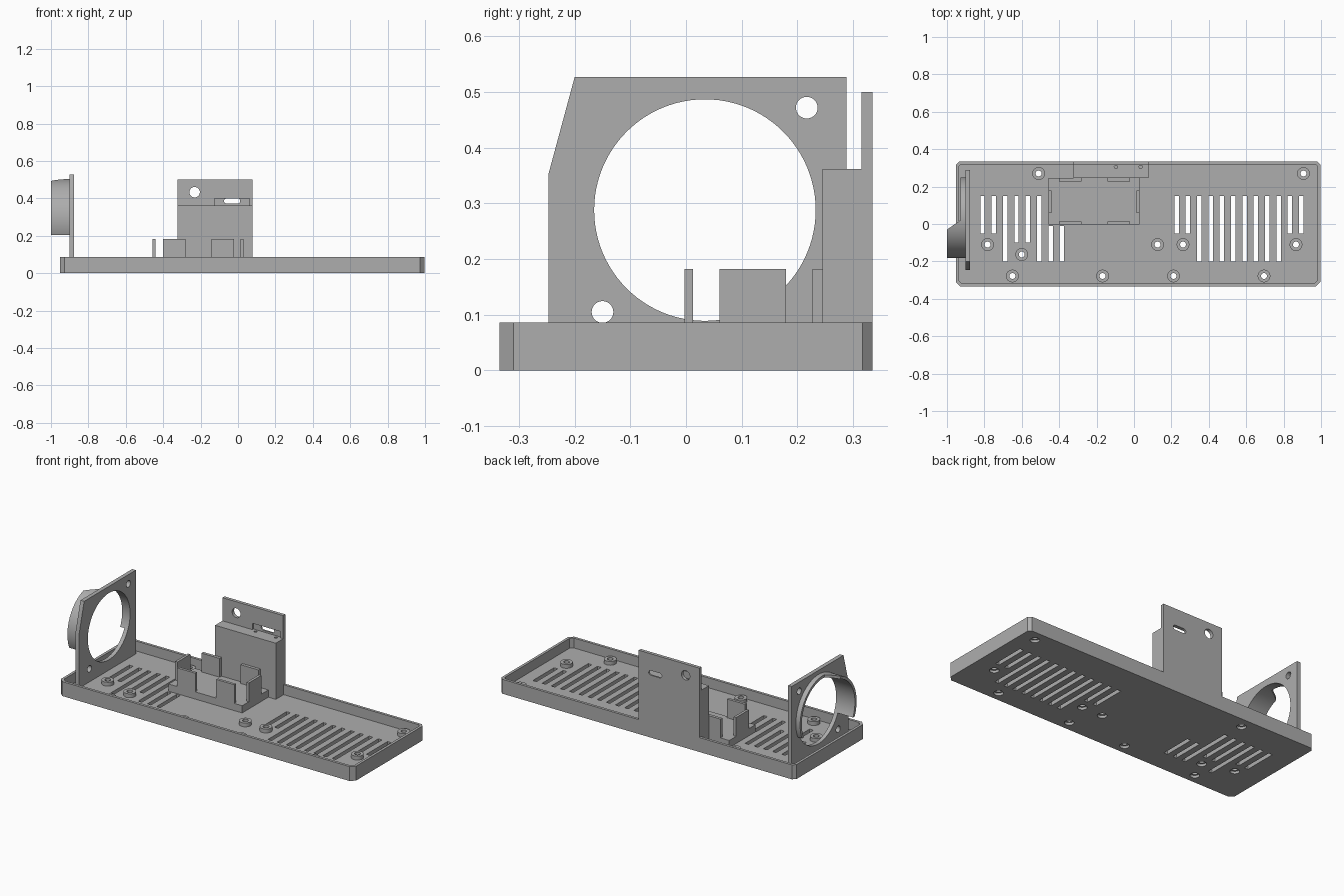
import bpy, bmesh, math

cube = bpy.data.objects.get("Cube")
if cube:
    bpy.data.objects.remove(cube, do_unlink=True)

grey = bpy.data.materials.new("plain grey")
grey.use_nodes = True
grey.diffuse_color = (0.42, 0.42, 0.42, 1)
grey.node_tree.nodes["Principled BSDF"].inputs["Base Color"].default_value = grey.diffuse_color


def circle(a, b, r, n=32):
    return [(a + r * math.cos(2 * math.pi * i / n), b + r * math.sin(2 * math.pi * i / n)) for i in range(n)]


def rect(a0, a1, b0, b1):
    return [(a0, b0), (a1, b0), (a1, b1), (a0, b1)]


def stadium(a0, a1, b0, b1, n=8):
    r = (b1 - b0) / 2
    right = [(a1 - r + r * math.sin(math.pi * i / n), b0 + r - r * math.cos(math.pi * i / n)) for i in range(n + 1)]
    return right + [(a0 + a1 - a, b0 + b1 - b) for a, b in right]


def build(name, prisms):
    """Each prism is (outline, axis, low, high)."""
    place = {"X": lambda a, b, h: (h, a, b), "Y": lambda a, b, h: (a, h, b), "Z": lambda a, b, h: (a, b, h)}
    bm = bmesh.new()
    for pts, axis, lo, hi in prisms:
        n = len(pts)
        low = [bm.verts.new(place[axis](a, b, lo)) for a, b in pts]
        top = [bm.verts.new(place[axis](a, b, hi)) for a, b in pts]
        bm.faces.new(low[::-1])
        bm.faces.new(top)
        for i in range(n):
            j = (i + 1) % n
            bm.faces.new((low[i], low[j], top[j], top[i]))
    bmesh.ops.recalc_face_normals(bm, faces=bm.faces)
    mesh = bpy.data.meshes.new(name)
    bm.to_mesh(mesh)
    bm.free()
    mesh.materials.append(grey)
    obj = bpy.data.objects.new(name, mesh)
    bpy.context.collection.objects.link(obj)
    return obj


def cut(obj, prisms):
    cutter = build("cutter", prisms)
    mod = obj.modifiers.new("cut", "BOOLEAN")
    mod.operation, mod.solver, mod.object = "DIFFERENCE", "EXACT", cutter
    dg = bpy.context.evaluated_depsgraph_get()
    mesh = bpy.data.meshes.new_from_object(obj.evaluated_get(dg))
    obj.modifiers.clear()
    obj.data = mesh
    bpy.data.objects.remove(cutter, do_unlink=True)


FLOOR, RIM = 0.027, 0.086


def tray_outline(inset):
    x0, x1, y = -0.952 + inset, 0.997 - inset, 0.335 - inset
    f, b = 0.025 - inset / 2, 0.018 - inset / 2
    return [(x0 + f, -y), (x1 - f, -y), (x1, -y + f), (x1, y - b),
            (x1 - b, y), (x0 + b, y), (x0, y - b), (x0, -y + f)]


# Tray with screw holes and vent slots
screws = [(-0.51, 0.27), (0.906, 0.27), (-0.783, -0.11), (-0.6, -0.163), (-0.65, -0.278), (-0.168, -0.278),
          (0.126, -0.11), (0.262, -0.11), (0.211, -0.278), (0.695, -0.278), (0.866, -0.11)]
shafts = [(circle(x, y, 0.016, 24), "Z", -0.1, 0.2) for x, y in screws]
vents = []
for start, ends in ((-0.81, [-0.05] * 2 + [-0.2] + [-0.1] * 2 + [-0.2] * 3),
                    (0.228, [-0.05] * 2 + [-0.2] * 8 + [-0.05] * 2)):
    for i, end in enumerate(ends):
        x = start + i * 0.0606
        back = -0.01 if start < 0 and i > 5 else 0.15
        vents.append((rect(x - 0.012, x + 0.012, end, back), "Z", -0.1, 0.2))

tray = build("tray", [(tray_outline(0), "Z", 0, RIM)])
cut(tray, [(tray_outline(0.016), "Z", FLOOR, 0.2)])
cut(tray, shafts + vents)
cut(tray, [(circle(x, y, 0.026, 24), "Z", -0.1, 0.015) for x, y in screws])

standoffs = build("standoffs", [(circle(x, y, 0.034), "Z", FLOOR - 0.002, 0.05) for x, y in screws])
cut(standoffs, shafts)

# Fan plate with its large opening and two mounting holes
FY, FZ = 0.034, 0.288
fan_plate = build("fan_plate", [([(-0.247, FLOOR), (0.288, FLOOR), (0.288, 0.527), (-0.2, 0.527),
                                  (-0.247, 0.353)], "X", -0.9, -0.876)])
cut(fan_plate, [(circle(FY, FZ, 0.199, 96), "X", -1.2, -0.5)]
    + [(circle(y, z, 0.0195), "X", -1.2, -0.5) for y, z in ((0.217, 0.472), (-0.15, 0.105))])

# Air deflector: a cut-away collar behind the fan plate
deflector = build("air_deflector", [(circle(FY, FZ, 0.215, 96), "X", -1.0, -0.899)])
cut(deflector, [(circle(FY, FZ, 0.199, 96), "X", -1.2, -0.5)])
cut(deflector, [(rect(-0.5, 0.5, 0, 0.203), "X", -1.2, -0.5)])
cut(deflector, [([(-1.01, -0.037), (-0.928, 0.02), (-0.928, 0.4), (-1.01, 0.4)], "Z", 0, 0.8)])

# Rear bracket: a block with a taller back plate
L, R = -0.323, 0.078
bracket = build("rear_bracket", [([(0.245, FLOOR), (0.335, FLOOR), (0.335, 0.5), (0.315, 0.5),
                                   (0.315, 0.362), (0.245, 0.362)], "X", L, R)])
cut(bracket, [(rect(-0.125, 0.061, 0.362, 0.4), "Y", 0.28, 0.325)])
cut(bracket, [(stadium(-0.075, 0.012, 0.372, 0.4), "Y", 0.2, 0.5),
              (circle(-0.232, 0.433, 0.028), "Y", 0.2, 0.5)])
cut(bracket, [(circle(x, 0.305, 0.009, 12), "Z", 0.34, 0.4) for x in (-0.097, 0.036)])

# Module holder: raised base with upright tabs on four sides
build("holder_base", [(rect(-0.457, 0.029, -0.002, 0.245), "Z", FLOOR - 0.002, 0.07)])
tabs = [rect(x0, x1, y0, y1) for x0, x1 in ((-0.4, -0.28), (-0.142, -0.022))
        for y0, y1 in ((-0.003, 0.013), (0.227, 0.245))]
tabs += [rect(x, x + 0.016, 0.06, 0.18) for x in (-0.457, 0.013)]
build("holder_tabs", [(t, "Z", 0.069, 0.182) for t in tabs])

# Smooth round walls, keep edges sharp
for obj in bpy.context.scene.objects:
    obj.select_set(obj.type == "MESH")
bpy.context.view_layer.objects.active = tray
bpy.ops.object.shade_smooth_by_angle(angle=math.radians(30))
